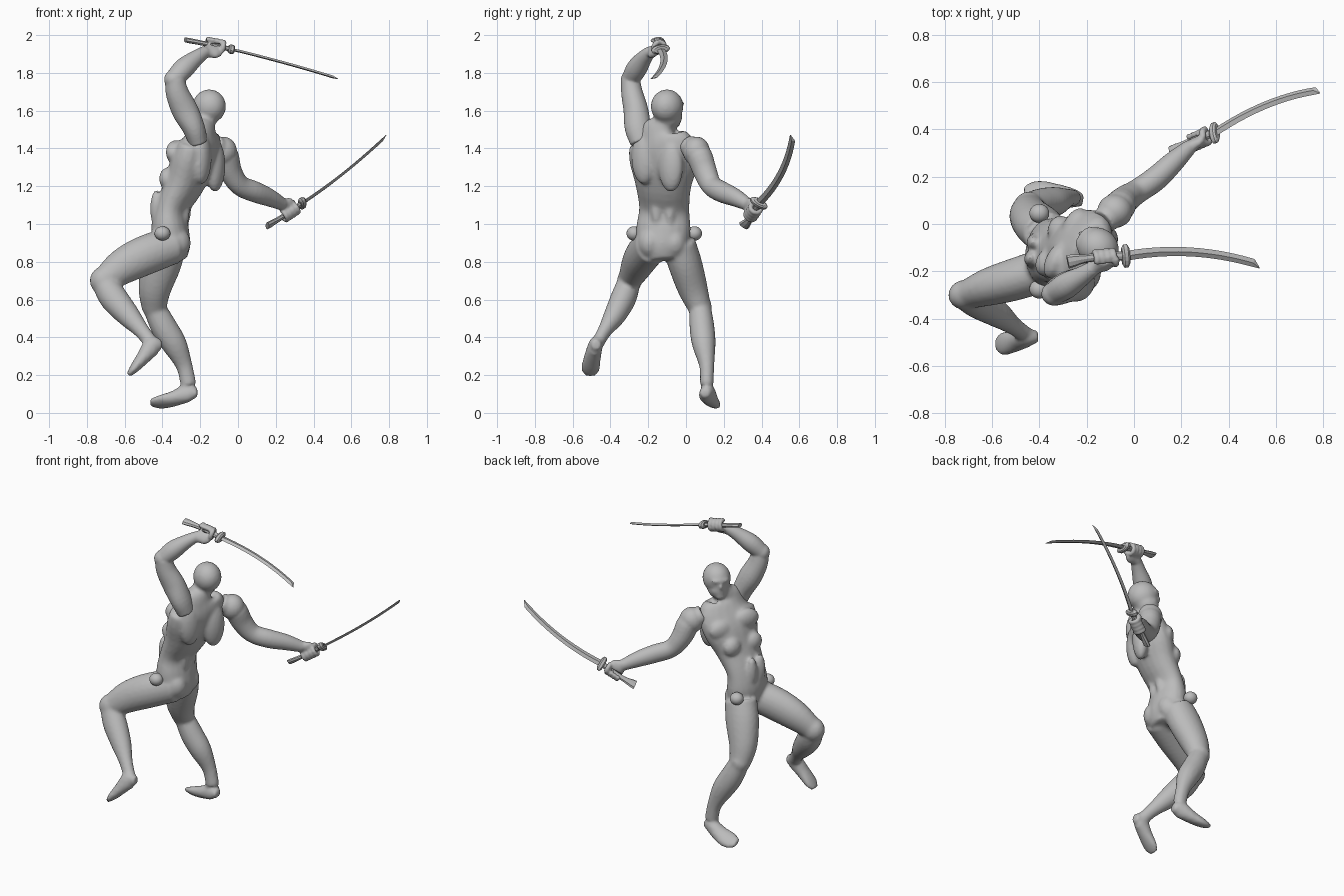
import bpy, bmesh
from math import sin, cos, pi, radians
from mathutils import Vector, Matrix

cube = bpy.data.objects.get("Cube")
if cube:
    bpy.data.objects.remove(cube)

grey = bpy.data.materials.new("plain_grey")
grey.use_nodes = True
tone = (0.5, 0.5, 0.5, 1)
grey.diffuse_color = tone
grey.node_tree.nodes["Principled BSDF"].inputs["Base Color"].default_value = tone


def spline(rings, steps):
    """Catmull-Rom resampling of (x, y, z, half_width, half_depth) rings."""
    r = [Vector(p) for p in rings]
    r = [r[0] * 2 - r[1]] + r + [r[-1] * 2 - r[-2]]
    out = []
    for i in range(1, len(r) - 2):
        p, q, s, e = r[i - 1:i + 3]
        for k in range(steps):
            t = k / steps
            out.append((q * 2 + (s - p) * t + (p * 2 - q * 5 + s * 4 - e) * t**2
                        + (q * 3 - p - s * 3 + e) * t**3) / 2)
    return out + [r[-2]]


def loft(bm, rings, wide, wide_end=None, n=20, steps=4):
    """Closed tube of elliptical rings; 'wide' is the direction of half_width."""
    pts = spline(rings, steps)
    start, end = Vector(wide), Vector(wide_end or wide)
    loops = []
    for i, p in enumerate(pts):
        a, b = pts[max(i - 1, 0)].to_3d(), pts[min(i + 1, len(pts) - 1)].to_3d()
        t = (b - a).normalized()
        u = start.lerp(end, i / (len(pts) - 1))
        u = (u - t * u.dot(t)).normalized()
        v = t.cross(u)
        loops.append([bm.verts.new(p.to_3d() + u * p[3] * cos(k * 2 * pi / n)
                                   + v * p[4] * sin(k * 2 * pi / n)) for k in range(n)])
    for lo, hi in zip(loops, loops[1:]):
        for k in range(n):
            bm.faces.new((lo[k], lo[k - 1], hi[k - 1], hi[k]))
    bm.faces.new(loops[0])
    bm.faces.new(loops[-1])


def blob(bm, base, radii, offset=(0, 0, 0), yaw=0):
    """Ellipsoid placed in a frame that is turned by yaw about z."""
    m = Matrix.Translation(base) @ Matrix.Rotation(radians(yaw), 4, 'Z')
    m = m @ Matrix.Translation(offset) @ Matrix.Diagonal((*radii, 1))
    bmesh.ops.create_uvsphere(bm, u_segments=20, v_segments=12, radius=1, matrix=m)


def finish(name, bm, voxel=0, smooth=True):
    bmesh.ops.recalc_face_normals(bm, faces=bm.faces)
    mesh = bpy.data.meshes.new(name)
    bm.to_mesh(mesh)
    bm.free()
    mesh.materials.append(grey)
    obj = bpy.data.objects.new(name, mesh)
    bpy.context.collection.objects.link(obj)
    if smooth:
        mesh.polygons.foreach_set("use_smooth", [True] * len(mesh.polygons))
    if voxel:
        fuse = obj.modifiers.new("fuse", 'REMESH')
        fuse.mode, fuse.voxel_size, fuse.use_smooth_shade = 'VOXEL', voxel, True
        relax = obj.modifiers.new("relax", 'SMOOTH')
        relax.factor, relax.iterations = 0.5, 4
    return obj


# Torso, twisted from the pelvis up to the neck
body = bmesh.new()
loft(body, [(-.33, -.12, .81, .08, .06), (-.34, -.125, .88, .13, .09), (-.36, -.12, .97, .145, .1),
            (-.35, -.115, 1.08, .135, .085), (-.29, -.12, 1.2, .15, .1),
            (-.24, -.12, 1.32, .185, .11), (-.2, -.125, 1.42, .18, .095),
            (-.19, -.14, 1.49, .11, .07), (-.18, -.12, 1.54, .06, .06),
            (-.165, -.11, 1.6, .055, .055)], (0, 1, 0), (.45, .88, -.27))

# Chest, rib, back and seat muscles, mirrored about the spine
for s in (-1, 1):
    blob(body, (-.215, -.12, 1.36), (.045, .085, .065), (-.085, s * .08, -s * .02), -27)
    blob(body, (-.27, -.12, 1.24), (.045, .06, .06), (-.08, s * .075, 0), -20)
    blob(body, (-.22, -.12, 1.33), (.05, .07, .14), (.07, s * .08, -s * .02), -27)
    blob(body, (-.35, -.115, 1.1), (.04, .035, .13), (.06, s * .035, 0), -5)
    blob(body, (-.35, -.125, .9), (.085, .07, .085), (.015, s * .065, 0))
    blob(body, (-.37, -.12, 1.08), (.03, .035, .1), (-.06, s * .035, 0), -8)

# Head with jaw, brow and nose
for radii, offset in (((.092, .084, .09), (0, 0, 0)), ((.07, .062, .065), (-.025, 0, -.055)),
                      ((.02, .055, .014), (-.078, 0, .012)), ((.016, .012, .022), (-.092, 0, -.022)),
                      ((.025, .03, .02), (-.07, 0, -.092))):
    blob(body, (-.152, -.1, 1.623), radii, offset, -38)

# Lifted leg: thigh, knee, shin, foot
loft(body, [(-.34, -.18, .89, .09, .1), (-.49, -.23, .835, .09, .105),
            (-.61, -.265, .775, .08, .095), (-.71, -.3, .7, .06, .07)], (0, 1, 0))
blob(body, (-.712, -.3, .7), (.073, .065, .075))
loft(body, [(-.715, -.3, .7, .06, .065), (-.66, -.33, .61, .068, .075), (-.58, -.378, .515, .058, .062),
            (-.51, -.43, .435, .038, .042), (-.455, -.47, .365, .034, .038)], (0, 1, 0))
loft(body, [(-.405, -.475, .36, .025, .025), (-.45, -.48, .355, .038, .05), (-.5, -.495, .295, .045, .038),
            (-.55, -.505, .235, .05, .025), (-.58, -.505, .2, .032, .012)], (0, 1, 0))

# Standing leg: thigh, knee, shin, foot
loft(body, [(-.37, -.04, .9, .09, .1), (-.405, -.005, .79, .09, .105),
            (-.44, .035, .66, .08, .088), (-.445, .075, .55, .06, .065)], (0, 1, 0))
blob(body, (-.445, .075, .56), (.062, .062, .07))
loft(body, [(-.445, .075, .56, .058, .06), (-.39, .085, .45, .066, .07), (-.335, .095, .36, .062, .066),
            (-.285, .11, .25, .04, .044), (-.262, .11, .15, .036, .042)], (0, 1, 0))
loft(body, [(-.215, .1, .105, .025, .025), (-.265, .11, .105, .04, .05), (-.34, .125, .075, .05, .038),
            (-.41, .135, .058, .055, .028), (-.465, .135, .055, .032, .014)], (0, .85, -.5))
finish("body", body, .011)

# Round knobs at the hips
for side, y in (("left", -.275), ("right", .045)):
    knob = bmesh.new()
    blob(knob, (-.4, y, .95), (.042, .04, .038))
    finish(side + "_hip_knob", knob)


def hand(bm, grip, axis, wrist):
    """Fist closed round a handle that runs along axis."""
    c, d, w = Vector(grip), Vector(axis).normalized(), Vector(wrist)
    back = w - c
    back = (back - d * back.dot(d)).normalized()
    side = d.cross(back)

    def digit(shift, first, last, r, thick):
        arc = []
        for k in range(6):
            a = radians(first + (last - first) * k / 5)
            p = c + d * shift + back * cos(a) * r + side * sin(a) * r
            arc.append((*p, thick, thick))
        loft(bm, arc, d, n=10, steps=2)

    for i in range(4):
        digit((i - 1.5) * .025, 20, 265, .03, .0135)
    digit(.045, -10, -130, .03, .015)
    palm = c + back * .032
    loft(bm, [(*w, .032, .03), (*w.lerp(palm, .6), .042, .026), (*palm, .05, .024),
              (*(palm - back * .02), .046, .02)], d)


# Raised arm
pommel_a, guard_a = Vector((-.28, -.16, 1.975)), Vector((-.035, -.135, 1.925))
arm = bmesh.new()
loft(arm, [(-.21, -.235, 1.43, .06, .05), (-.235, -.255, 1.51, .07, .06), (-.28, -.265, 1.6, .066, .07),
           (-.32, -.285, 1.69, .058, .062), (-.335, -.295, 1.765, .05, .052)], (0, 1, 0))
blob(arm, (-.34, -.295, 1.765), (.052, .05, .052))
loft(arm, [(-.34, -.295, 1.765, .048, .05), (-.285, -.26, 1.825, .055, .056),
           (-.22, -.22, 1.88, .042, .042), (-.17, -.185, 1.915, .03, .032)], (0, 1, -1))
hand(arm, pommel_a.lerp(guard_a, .63), guard_a - pommel_a, (-.175, -.185, 1.91))
finish("left_arm", arm, .007)

# Outstretched arm
pommel_b, guard_b = Vector((.155, .305, .99)), Vector((.34, .385, 1.11))
arm = bmesh.new()
blob(arm, (-.08, .055, 1.385), (.075, .072, .078))
loft(arm, [(-.13, .01, 1.42, .055, .055), (-.07, .065, 1.37, .068, .068), (-.04, .1, 1.28, .06, .064),
           (.01, .135, 1.205, .052, .056), (.09, .19, 1.17, .052, .056), (.165, .26, 1.14, .046, .048),
           (.235, .325, 1.105, .032, .034)], (1, -.5, 0))
hand(arm, pommel_b.lerp(guard_b, .63), guard_b - pommel_b, (.23, .322, 1.108))
finish("right_arm", arm, .007)


def sword(side, pommel, guard, tip, bow):
    """Curved sword; bow is the offset of the middle of the blade."""
    tip, bow = Vector(tip), Vector(bow)
    w = bow.normalized()
    d = (guard - pommel).normalized()
    grip = bmesh.new()
    loft(grip, [(*pommel.lerp(guard, t) + w * (.008 * (4 * t * (1 - t))), a, b) for t, a, b in
                ((0, .029, .013), (.12, .026, .014), (.3, .018, .013), (.6, .018, .013), (1, .02, .013))],
         w, n=8, steps=2)
    finish(side + "_sword_handle", grip, smooth=False)
    plate = bmesh.new()
    loft(plate, [(*(guard + d * t), a, b) for t, a, b in
                 ((-.016, .036, .018), (-.008, .05, .024), (.008, .05, .024), (.016, .036, .018))],
         w, n=16, steps=1)
    finish(side + "_sword_guard", plate, smooth=False)
    blade = bmesh.new()
    rings = []
    for k in range(13):
        t = k / 12 * .95
        rings.append((*(guard.lerp(tip, t) + bow * 4 * t * (1 - t)), .021 - .004 * t, .0075))
    rings.append((*(tip - w * .014), .002, .001))
    loft(blade, rings, w, n=4, steps=1)
    finish(side + "_sword_blade", blade, smooth=False)


sword("left", pommel_a, guard_a, (.53, -.172, 1.77), (0, .035, .005))
sword("right", pommel_b, guard_b, (.785, .565, 1.465), (0, .03, -.016))
